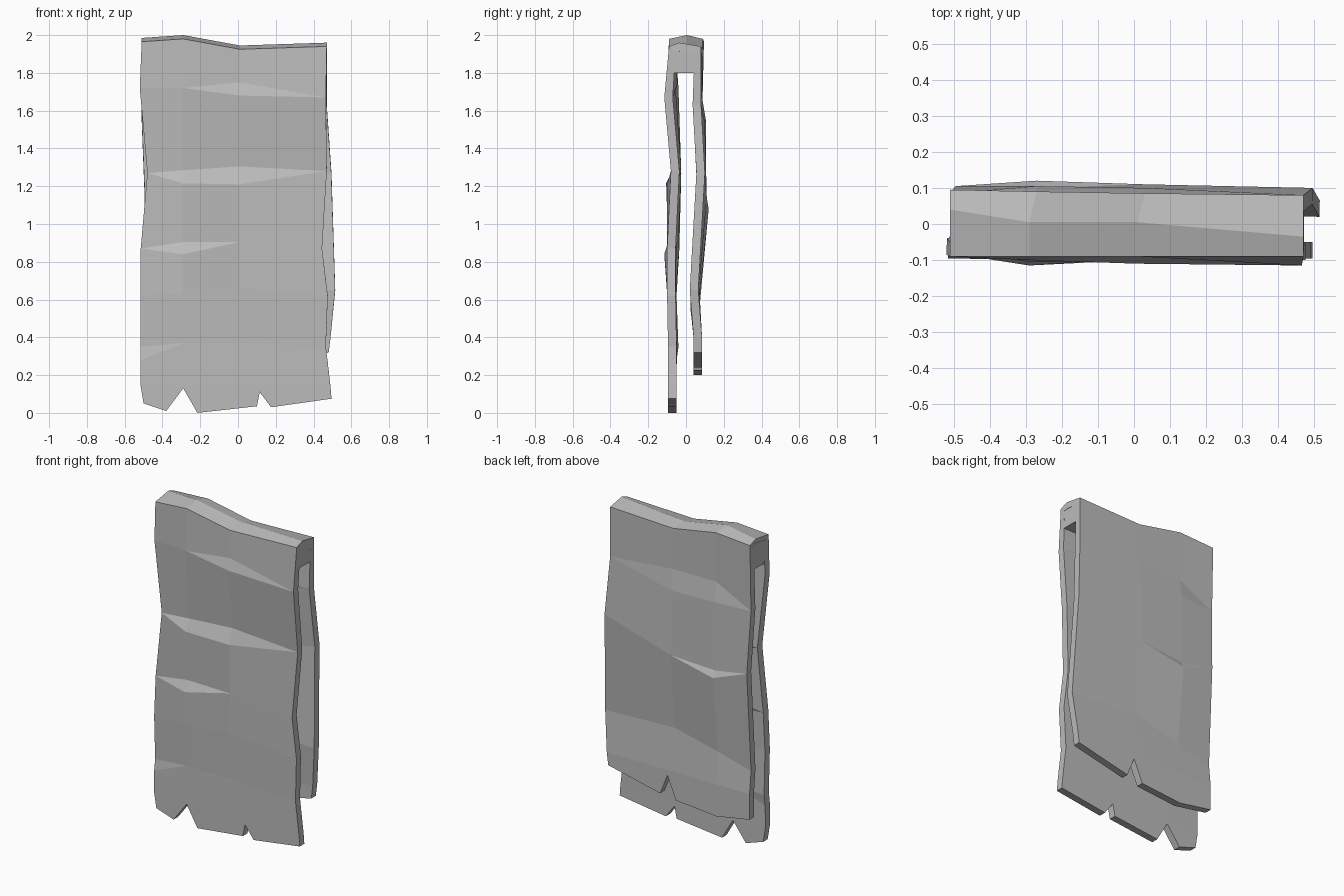
import bpy
import bmesh

cube = bpy.data.objects.get("Cube")
if cube:
    bpy.data.objects.remove(cube, do_unlink=True)

THICKNESS = 0.045
FRONT_COLUMNS = (-0.29, 0.01)
BACK_COLUMNS = (-0.27, 0.03)
SLOT_TOP = 1.8

# Each row: (left x, right x), heights of the four columns, depths of the four columns
FRONT_ROWS = [
    ((-.51, .47), (1.965, 1.98, 1.925, 1.94), (-.09, -.09, -.09, -.09)),
    ((-.52, .465), (1.72, 1.72, 1.75, 1.67), (-.085, -.1, -.09, -.115)),
    ((-.52, .465), (1.72, 1.72, 1.68, 1.67), (-.085, -.1, -.11, -.115)),
    ((-.48, .47), (1.27, 1.285, 1.305, 1.28), (-.07, -.07, -.07, -.08)),
    ((-.48, .47), (1.27, 1.215, 1.21, 1.28), (-.07, -.105, -.1, -.08)),
    ((-.515, .445), (.87, .905, .905, .87), (-.08, -.085, -.095, -.1)),
    ((-.515, .445), (.87, .84, .905, .87), (-.08, -.115, -.095, -.1)),
    ((-.515, .475), (.62, .63, .66, .62), (-.095, -.1, -.1, -.1)),
    ((-.515, .465), (.35, .37, .37, .35), (-.085, -.093, -.093, -.095)),
    ((-.515, .465), (.28, .37, .37, .35), (-.095, -.093, -.093, -.095)),
    ((-.515, .49), (.14, .14, .14, .14), (-.095, -.095, -.095, -.095)),
]
RIDGE_ROW = ((-.51, .47), (1.985, 2.0, 1.945, 1.96), (.04, .005, .005, -.035))
BACK_ROWS = [
    ((-.51, .47), (1.965, 1.98, 1.925, 1.94), (.095, .09, .085, .08)),
    ((-.51, .47), (1.55, 1.67, 1.67, 1.63), (.085, .085, .085, .08)),
    ((-.51, .47), (1.55, 1.55, 1.54, 1.63), (.085, .105, .1, .08)),
    ((-.495, .495), (1.16, 1.12, 1.14, 1.27), (.105, .1, .11, .1)),
    ((-.495, .495), (1.16, 1.08, 1.14, 1.27), (.105, .12, .11, .1)),
    ((-.5, .515), (.54, .6, .67, .65), (.07, .07, .07, .065)),
    ((-.5, .49), (.4, .4, .4, .4), (.085, .085, .085, .085)),
]

# Torn hems, listed from left x to right x
FRONT_HEM = [(-.5, .05), (-.38, .01), (-.29, .13), (-.215, .0), (.1, .035),
             (.115, .11), (.175, .03), (.495, .075)]
BACK_HEM = [(-.5, .24), (-.27, .2), (.01, .225), (.07, .365), (.12, .24), (.48, .32)]


def make_material(name, colour):
    material = bpy.data.materials.new(name)
    material.use_nodes = True
    material.diffuse_color = colour
    material.node_tree.nodes["Principled BSDF"].inputs["Base Color"].default_value = colour
    return material


def make_object(name, bm, material):
    bmesh.ops.remove_doubles(bm, verts=bm.verts, dist=0.0005)
    mesh = bpy.data.meshes.new(name)
    bm.to_mesh(mesh)
    bm.free()
    mesh.materials.append(material)
    obj = bpy.data.objects.new(name, mesh)
    bpy.context.scene.collection.objects.link(obj)
    return obj


def row_points(row, columns):
    (left, right), heights, depths = row
    return list(zip((left, *columns, right), depths, heights))


def add_row(bm, points):
    return [bm.verts.new(point) for point in points]


def bridge(bm, upper, lower):
    """Join two rows of vertices with quads."""
    for i in range(len(upper) - 1):
        bm.faces.new((upper[i], lower[i], lower[i + 1], upper[i + 1]))


def add_hem(bm, row, hem):
    """Close a flap with one jagged face below its last row."""
    depth = row[0].co.y
    edge = add_row(bm, [(x, depth, z) for x, z in hem])
    return bm.faces.new(row[::-1] + edge)


grey = make_material("cloth grey", (0.5, 0.5, 0.5, 1.0))

# Draped cloth: one folded sheet running from the back hem over the ridge to the front hem
bm = bmesh.new()
sheet = [row_points(row, BACK_COLUMNS) for row in reversed(BACK_ROWS)]
sheet.append(row_points(RIDGE_ROW, FRONT_COLUMNS))
sheet += [row_points(row, FRONT_COLUMNS) for row in FRONT_ROWS]
rows = [add_row(bm, points) for points in sheet]
for upper, lower in zip(rows, rows[1:]):
    bridge(bm, upper, lower)
add_hem(bm, rows[-1], FRONT_HEM)
back_hem = add_hem(bm, rows[0], BACK_HEM)
back_hem.normal_flip()
bmesh.ops.dissolve_degenerate(bm, edges=bm.edges, dist=0.0005)
cloth = make_object("draped_cloth", bm, grey)
solid = cloth.modifiers.new("thickness", "SOLIDIFY")
solid.thickness = THICKNESS
solid.offset = -1

# Solid fold under the ridge, closing the top of the gap between the flaps
bm = bmesh.new()
sections = []
front_top = row_points(FRONT_ROWS[0], FRONT_COLUMNS)
back_top = row_points(BACK_ROWS[0], FRONT_COLUMNS)
ridge = row_points(RIDGE_ROW, FRONT_COLUMNS)
for front, top, back in zip(front_top, ridge, back_top):
    x = front[0]
    inset = 0.025
    sections.append(add_row(bm, [
        (x, front[1] + inset, SLOT_TOP),
        (x, front[1] + inset, front[2] - inset),
        (x, top[1], top[2] - inset),
        (x, back[1] - inset, back[2] - inset),
        (x, back[1] - inset, SLOT_TOP),
    ]))
for near, far in zip(sections, sections[1:]):
    bridge(bm, near + near[:1], far + far[:1])
bm.faces.new(sections[0])
bm.faces.new(sections[-1])
bmesh.ops.recalc_face_normals(bm, faces=bm.faces)
make_object("fold_core", bm, grey)
